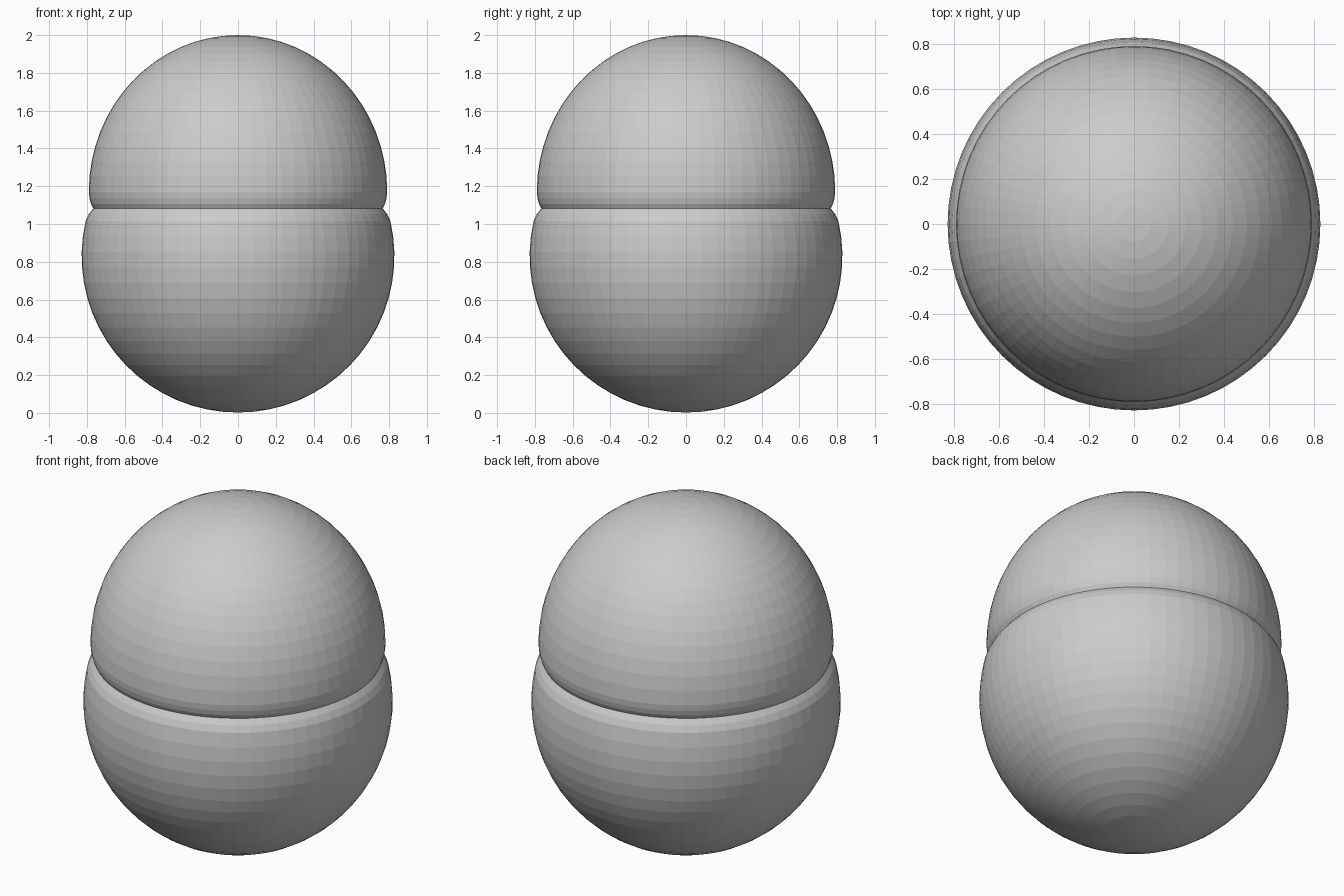
import bpy, bmesh, math

if "Cube" in bpy.data.objects:
    bpy.data.objects.remove(bpy.data.objects["Cube"])

SEGMENTS = 64


def lathe(name, profile):
    """Spin an (r, z) profile around the z axis, flat shaded."""
    bm = bmesh.new()
    verts = [bm.verts.new((r, 0, z)) for r, z in profile]
    edges = [bm.edges.new(pair) for pair in zip(verts, verts[1:])]
    bmesh.ops.spin(bm, geom=verts + edges, cent=(0, 0, 0), axis=(0, 0, 1),
                   angle=2 * math.pi, steps=SEGMENTS)
    bmesh.ops.remove_doubles(bm, verts=bm.verts, dist=1e-4)
    bmesh.ops.recalc_face_normals(bm, faces=bm.faces)
    mesh = bpy.data.meshes.new(name)
    bm.to_mesh(mesh)
    bm.free()
    obj = bpy.data.objects.new(name, mesh)
    bpy.context.collection.objects.link(obj)
    return obj


def arc(radius, height, centre, start, end, steps):
    """Elliptical arc, angles in degrees above the equator."""
    angles = [math.radians(start + (end - start) * i / steps) for i in range(steps + 1)]
    return [(max(0, radius * math.cos(a)), centre + height * math.sin(a)) for a in angles]


seam = (0.766, 1.083)

# Round lower half, bevelled in to the seam
lathe("lower_shell", arc(0.828, 0.828, 0.83, -90, 13, 18) + [(0.79, 1.052), seam])

# Domed upper half, curling in to the seam
lathe("upper_shell", [seam, (0.778, 1.105), (0.786, 1.135)] + arc(0.79, 0.83, 1.17, 0, 90, 16))
